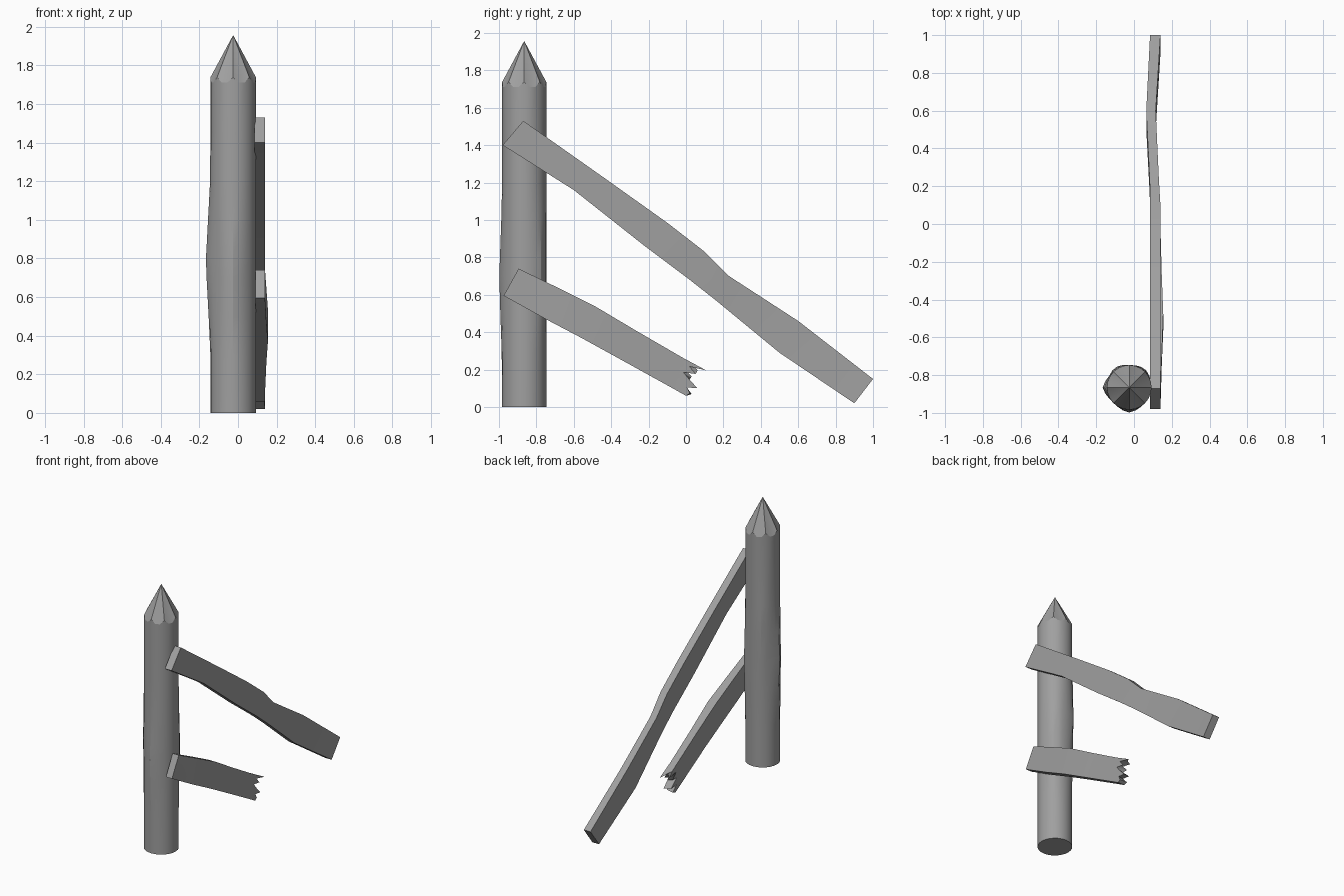
import bpy
import math
from math import sin, cos, pi, radians

cube = bpy.data.objects.get("Cube")
if cube:
    bpy.data.objects.remove(cube, do_unlink=True)

wood = bpy.data.materials.new("weathered grey")
wood.use_nodes = True
GREY = (0.35, 0.35, 0.35, 1)
wood.diffuse_color = GREY
wood.node_tree.nodes["Principled BSDF"].inputs["Base Color"].default_value = GREY


def make(name, verts, faces, angle):
    mesh = bpy.data.meshes.new(name)
    mesh.from_pydata(verts, [], faces)
    mesh.materials.append(wood)
    obj = bpy.data.objects.new(name, mesh)
    bpy.context.collection.objects.link(obj)
    bpy.ops.object.select_all(action='DESELECT')
    obj.select_set(True)
    bpy.context.view_layer.objects.active = obj
    bpy.ops.object.mode_set(mode='EDIT')
    bpy.ops.mesh.select_all(action='SELECT')
    bpy.ops.mesh.normals_make_consistent(inside=False)
    bpy.ops.object.mode_set(mode='OBJECT')
    bpy.ops.object.shade_smooth_by_angle(angle=radians(angle))
    return obj


# Post: round log with hewn swellings and a scalloped, sharpened top
CX, CY, R, SEG = -0.025, -0.865, 0.118, 24
SWELLS = [(180, 0.78, 0.024), (270, 0.68, 0.016), (50, 0.75, 0.012), (125, 1.0, 0.012)]


def swell(angle, z):
    total = 0
    for deg, height, size in SWELLS:
        turn = abs((angle - radians(deg) + pi) % (2 * pi) - pi)
        total += size * max(0, 1 - turn / 0.6) * max(0, 1 - abs(z - height) / 0.45)
    return total


levels = [0, 0.3, 0.5, 0.7, 0.8, 1.0, 1.2, 1.45, 1.72]
verts = []
for z in levels:
    for i in range(SEG):
        a = 2 * pi * i / SEG
        r = R + swell(a, z)
        top = 0.018 * cos(8 * a) if z == levels[-1] else 0
        verts.append((CX + r * cos(a), CY + r * sin(a), z + top))
faces = [tuple(range(SEG))]
for k in range(len(levels) - 1):
    for i in range(SEG):
        j = (i + 1) % SEG
        faces.append((k * SEG + i, k * SEG + j, (k + 1) * SEG + j, (k + 1) * SEG + i))
tip = len(verts)
verts.append((CX, CY, 1.957))
last = (len(levels) - 1) * SEG
faces += [(last + i, last + (i + 1) % SEG, tip) for i in range(SEG)]
make("post", verts, faces, 22)


# Planks: stations of (bottom y, bottom z, top y, top z, inner x, outer x)
def plank(name, stations, rows, teeth, angle):
    verts, faces = [], []
    for s, (yb, zb, yt, zt, xi, xo) in enumerate(stations):
        for side, x in enumerate((xi, xo)):
            for r in range(rows):
                t = r / (rows - 1)
                y, z = yb + (yt - yb) * t, zb + (zt - zb) * t
                if teeth and s == len(stations) - 1:
                    d = teeth[side][r]
                    y, z = y + d * 0.9, z - d * 0.45
                verts.append((x, y, z))
    ring = list(range(rows)) + list(range(2 * rows - 1, rows - 1, -1))
    n = 2 * rows
    for s in range(len(stations) - 1):
        for i in range(n):
            a, b = ring[i], ring[(i + 1) % n]
            faces.append((s * n + a, s * n + b, (s + 1) * n + b, (s + 1) * n + a))
    for base in (0, (len(stations) - 1) * n):
        for r in range(rows - 1):
            faces.append((base + r, base + r + 1, base + rows + r + 1, base + rows + r))
    return make(name, verts, faces, angle)


plank("long_brace", [
    (-0.98, 1.40, -0.87, 1.53, 0.085, 0.14),
    (-0.60, 1.16, -0.43, 1.22, 0.086, 0.14),
    (-0.22, 0.86, -0.10, 0.985, 0.085, 0.14),
    (0.02, 0.68, 0.10, 0.83, 0.086, 0.14),
    (0.16, 0.57, 0.23, 0.70, 0.083, 0.132),
    (0.50, 0.29, 0.60, 0.46, 0.065, 0.115),
    (0.90, 0.02, 1.00, 0.15, 0.085, 0.14),
], 2, None, 20)

# Snapped lower brace with a splintered end
inner = [0, 0.03, -0.02, 0.05, -0.03, 0.02, -0.03, 0.05, 0.02]
outer = [0, 0.02, 0.0, 0.06, 0.01, -0.03, 0.04, 0.0, 0.10]
plank("broken_brace", [
    (-0.975, 0.595, -0.895, 0.74, 0.09, 0.14),
    (-0.75, 0.47, -0.70, 0.645, 0.09, 0.147),
    (-0.56, 0.37, -0.48, 0.535, 0.09, 0.155),
    (-0.36, 0.26, -0.27, 0.41, 0.092, 0.147),
    (-0.08, 0.105, -0.02, 0.265, 0.088, 0.14),
    (0.0, 0.06, 0.02, 0.24, 0.088, 0.14),
], 9, (inner, outer), 30)
